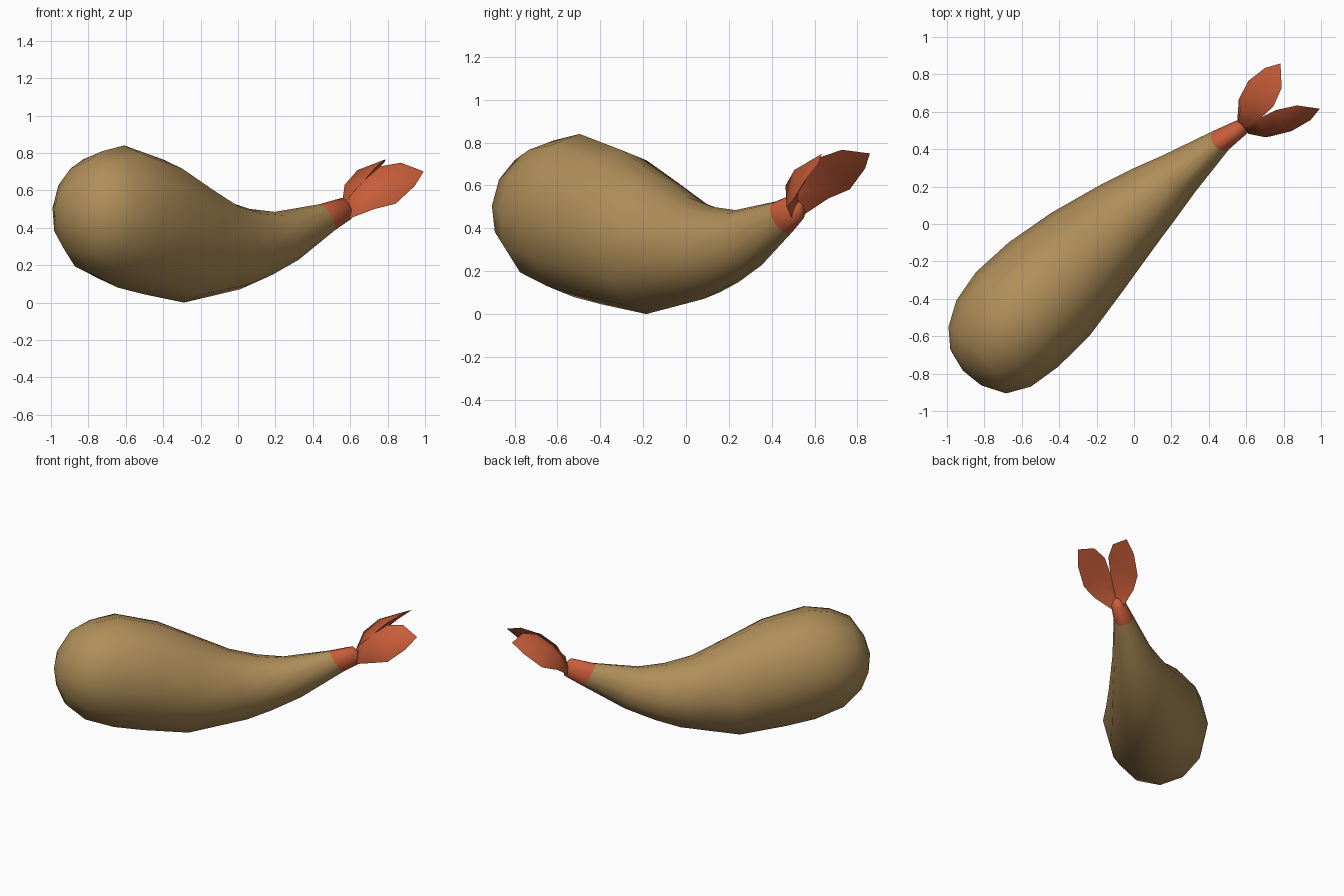
import bpy, bmesh, math
from mathutils import Vector

if "Cube" in bpy.data.objects:
    bpy.data.objects.remove(bpy.data.objects["Cube"])

ANGLE = math.radians(41)          # the body lies diagonally on the ground plan
CU, SU = math.cos(ANGLE), math.sin(ANGLE)
SIDES = 12


def material(name, rgb):
    m = bpy.data.materials.new(name)
    m.diffuse_color = (*rgb, 1)
    m.use_nodes = True
    m.node_tree.nodes["Principled BSDF"].inputs["Base Color"].default_value = m.diffuse_color
    return m


TAN = material("golden tan", (0.43, 0.27, 0.10))
ORANGE = material("tail orange", (0.58, 0.11, 0.042))


def place(u, v, z):
    """u along the body, v sideways, z up -> world."""
    return Vector((u * CU - v * SU, u * SU + v * CU, z))


def ring(top_u, top_z, bot_u, bot_z, v, half):
    """Tilted oval section between a top and a bottom point."""
    pts = []
    for i in range(SIDES):
        a = 2 * math.pi * i / SIDES
        t = (1 + math.cos(a)) / 2
        pts.append(place(bot_u + (top_u - bot_u) * t, v + half * math.sin(a),
                         bot_z + (top_z - bot_z) * t))
    return pts


def loft(name, rings, mat, start=None, end=None, angle=60):
    """Skin the rings, closing each end with a point or a flat cap."""
    bm = bmesh.new()
    loops = [[bm.verts.new(p) for p in r] for r in rings]
    n = len(loops[0])
    for a, b in zip(loops, loops[1:]):
        for i in range(n):
            j = (i + 1) % n
            bm.faces.new((a[i], a[j], b[j], b[i]))
    for loop, tip in ((loops[0], start), (loops[-1], end)):
        if tip is None:
            bm.faces.new(loop)
        else:
            t = bm.verts.new(tip)
            for i in range(n):
                bm.faces.new((loop[i], loop[(i + 1) % n], t))
    bmesh.ops.recalc_face_normals(bm, faces=bm.faces[:])
    me = bpy.data.meshes.new(name)
    bm.to_mesh(me)
    bm.free()
    me.materials.append(mat)
    ob = bpy.data.objects.new(name, me)
    bpy.context.collection.objects.link(ob)
    bpy.ops.object.select_all(action='DESELECT')
    bpy.context.view_layer.objects.active = ob
    ob.select_set(True)
    bpy.ops.object.shade_smooth_by_angle(angle=math.radians(angle))
    return ob


# Body: plump rounded head tapering and curving up to the tail joint
JOINT = (0.60, 0.525, 0.69, 0.375, 0.033, 0.065)
body = [
    (-1.17, 0.62, -1.19, 0.38, 0.01, 0.13),
    (-1.08, 0.75, -1.14, 0.26, 0.00, 0.235),
    (-0.95, 0.81, -1.02, 0.15, 0.01, 0.305),
    (-0.785, 0.84, -0.83, 0.08, 0.025, 0.335),
    (-0.50, 0.765, -0.64, 0.045, 0.035, 0.33),
    (-0.25, 0.645, -0.34, 0.0, 0.05, 0.285),
    (-0.05, 0.545, 0.06, 0.07, 0.055, 0.22),
    (0.13, 0.50, 0.22, 0.125, 0.052, 0.18),
    (0.30, 0.485, 0.42, 0.21, 0.045, 0.13),
    JOINT,
]
loft("body", [ring(*r) for r in body], TAN, start=place(-1.205, 0.01, 0.50))

# Tail stem
stem = [JOINT, (0.75, 0.56, 0.80, 0.44, 0.014, 0.045)]
loft("tail_stem", [ring(*r) for r in stem], ORANGE, end=place(0.81, 0.012, 0.51))

# Tail fins: cupped blades; each station is lower edge, outer, upper edge, inner
blade = [
    [(0.774, -0.035, 0.455), (0.78, -0.045, 0.52), (0.79, 0.0, 0.57), (0.78, 0.005, 0.51)],
    [(0.859, -0.13, 0.52), (0.834, -0.10, 0.615), (0.866, 0.003, 0.642), (0.862, -0.05, 0.575)],
    [(0.962, -0.177, 0.555), (0.935, -0.122, 0.69), (0.974, -0.012, 0.73), (0.968, -0.085, 0.64)],
    [(1.077, -0.185, 0.65), (1.07, -0.143, 0.715), (1.073, -0.062, 0.757), (1.075, -0.115, 0.70)],
]
blade_tip = (1.154, -0.16, 0.725)


def fin_point(p, side):
    """Mirror by side, then roll the tail slightly."""
    u, v, z = p[0], p[1] * side, p[2]
    return place(u, v - 0.15 * (z - 0.55), z + 0.15 * v)


for name, side in (("right_fin", 1), ("left_fin", -1)):
    loft(name, [[fin_point(p, side) for p in s] for s in blade], ORANGE,
         end=fin_point(blade_tip, side))
